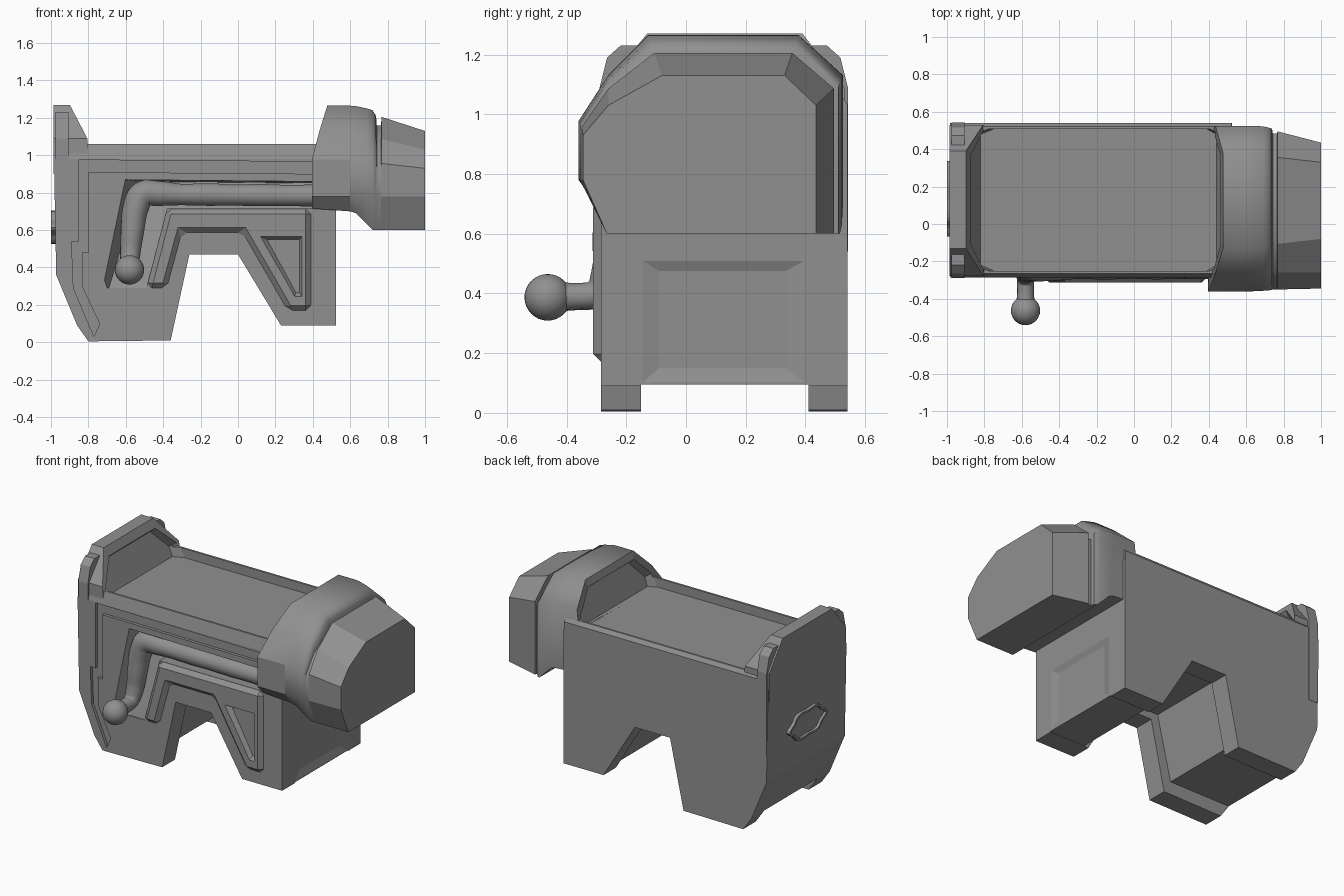
import bpy, bmesh
from math import cos, sin, pi

if "Cube" in bpy.data.objects:
    bpy.data.objects.remove(bpy.data.objects["Cube"])


def loft(name, sections):
    """Skin a solid through equal-length rings of 3D points."""
    bm = bmesh.new()
    rings = [[bm.verts.new(p) for p in s] for s in sections]
    n = len(rings[0])
    for a, b in zip(rings, rings[1:]):
        for i in range(n):
            j = (i + 1) % n
            bm.faces.new((a[i], a[j], b[j], b[i]))
    bm.faces.new(rings[0][::-1])
    bm.faces.new(rings[-1])
    bmesh.ops.recalc_face_normals(bm, faces=bm.faces)
    me = bpy.data.meshes.new(name)
    bm.to_mesh(me)
    bm.free()
    ob = bpy.data.objects.new(name, me)
    bpy.context.collection.objects.link(ob)
    return ob


def side_prism(name, xz, y0, y1):
    return loft(name, [[(x, y, z) for x, z in xz] for y in (y0, y1)])


def activate(ob):
    bpy.ops.object.select_all(action='DESELECT')
    ob.select_set(True)
    bpy.context.view_layer.objects.active = ob


def boolean(ob, other, op='DIFFERENCE'):
    m = ob.modifiers.new("boolean", 'BOOLEAN')
    m.operation, m.solver, m.object = op, 'EXACT', other
    activate(ob)
    bpy.ops.object.modifier_apply(modifier=m.name)


def discard(*obs):
    for o in obs:
        bpy.data.objects.remove(o, do_unlink=True)


# Body: side profile with arch
body = side_prism("body", [
    (-0.80, 0.005), (-0.36, 0.01), (-0.26, 0.47), (0, 0.47), (0.23, 0.09), (0.525, 0.09),
    (0.525, 0.98), (-0.984, 0.98), (-0.972, 0.36), (-0.86, 0.09)], -0.285, 0.54)

# Top deck with chamfered long edges
deck_yz = [(-0.2, 0.9), (-0.285, 0.98), (-0.264, 1.06), (0.522, 1.06), (0.54, 1.035), (0.54, 0.98), (0.46, 0.9)]
deck = loft("top_deck", [[(x, y, z) for y, z in deck_yz] for x in (-0.92, 0.52)])

# Upright end plate, sloping on its inner side
plate_yz = [(-0.277, 0.90), (-0.277, 1.09), (-0.13, 1.27), (0.39, 1.27), (0.53, 1.09), (0.53, 0.90)]
plate = loft("end_plate", [
    [(-0.987, y, z) for y, z in plate_yz],
    [(-0.79 - max(0, z - 1.06) * 0.52, y, z) for y, z in plate_yz]])
for o in (deck, plate):
    boolean(body, o, 'UNION')
discard(deck, plate)

# Gap between the side panels underneath
under = side_prism("under_cutter", [
    (-1.1, -0.1), (-1.1, 0.095), (-0.41, 0.095), (-0.31, 0.52), (0.03, 0.52),
    (0.26, 0.095), (0.6, 0.095), (0.6, -0.1)], -0.15, 0.41)

# Handle recess with sloping floor
front = [(-0.61, 0.87), (0.44, 0.86), (0.44, 0.715), (-0.38, 0.715), (-0.49, 0.29), (-0.73, 0.29)]
back = [(-0.52, 0.86), (0.44, 0.85), (0.44, 0.715), (-0.38, 0.715), (-0.49, 0.29), (-0.69, 0.29)]
recess = loft("recess_cutter", [
    [(x, -0.30, z) for x, z in front],
    [(x, -0.28 + (z - 0.29) * 0.31, z) for x, z in back]])

# Bent groove along the panel edge
groove = side_prism("groove_cutter", [
    (0.45, 0.965), (-0.85, 0.975), (-0.85, 0.54), (-0.89, 0.54), (-0.88, 0.29), (-0.77, 0.03),
    (-0.74, 0.10), (-0.83, 0.29), (-0.835, 0.48), (-0.80, 0.48), (-0.80, 0.91), (0.45, 0.90)],
    -0.35, -0.265)

# Shallow sunken end panel
end = loft("end_cutter", [
    [(x, ya, za), (x, yb, za), (x, yb, zb), (x, ya, zb)] for x, ya, yb, za, zb in
    ((0.512, -0.09, 0.335, 0.15, 0.475), (0.526, -0.148, 0.40, 0.10, 0.512))])
for c in (under, recess, groove, end):
    boolean(body, c)
discard(under, recess, groove, end)

# Raised trim round the arch, with triangular recess
trim = side_prism("arch_trim", [
    (-0.49, 0.29), (-0.38, 0.29), (-0.30, 0.585), (0.025, 0.585), (0.265, 0.17),
    (0.39, 0.17), (0.39, 0.715), (-0.38, 0.715)], -0.312, -0.16)
m = trim.modifiers.new("bevel", 'BEVEL')
m.width, m.segments = 0.028, 1
activate(trim)
bpy.ops.object.modifier_apply(modifier="bevel")
tri = loft("tri_cutter", [[(x, y, z) for x, z in p] for y, p in (
    (-0.32, [(0.11, 0.57), (0.345, 0.57), (0.345, 0.24), (0.30, 0.24)]),
    (-0.285, [(0.155, 0.55), (0.33, 0.55), (0.33, 0.265), (0.31, 0.265)]))])
boolean(trim, tri)
discard(tri)

# Corner strips on the end plate, nearly flush with the body
for name, yo, s in (("front_corner_strip", -0.289, 1), ("back_corner_strip", 0.542, -1)):
    yz = [(0, 0.54), (0, 1.09), (0.025, 1.19), (0.07, 1.23), (0.13, 1.23), (0.13, 0.54)]
    loft(name, [[(x, yo + s * y, z) for y, z in yz] for x in (-0.975, -0.905)])


# Head: faceted cross-sections along x
def head_section(x, zb, zt, yl, yr, tilt=0):
    d = zt - 1.13
    z2 = 0.93 + 0.35 * d
    z3 = 1.03 + 0.75 * d
    yz = [(-0.265 - 0.3 * (zb - 0.6), zb), (yl, 0.78), (yl, z2), (-0.26, z3), (-0.08 - 0.35 * d, zt),
          (0.33 + 0.35 * d, zt), (yr, z3), (yr, zb)]
    return [(x + tilt * max(0, z - 1.0), y, z) for y, z in yz]


head = loft("head", [head_section(*p) for p in (
    (0.395, 0.715, 1.265, -0.36, 0.525, 0.31), (0.60, 0.70, 1.265, -0.36, 0.525),
    (0.63, 0.69, 1.263, -0.36, 0.525), (0.69, 0.63, 1.25, -0.357, 0.522),
    (0.72, 0.60, 1.24, -0.355, 0.515), (0.738, 0.60, 1.21, -0.352, 0.51),
    (0.742, 0.60, 1.16, -0.35, 0.485), (0.764, 0.60, 1.16, -0.35, 0.485),
    (0.768, 0.60, 1.205, -0.35, 0.495), (1.0, 0.60, 1.13, -0.345, 0.435))])

# Tray and the niches at both of its ends
FLOOR = 1.0
small = [(-0.22, FLOOR), (-0.22, 1.06), (-0.10, 1.19), (0.36, 1.19), (0.48, 1.06), (0.48, FLOOR)]
large = [(-0.25, FLOOR), (-0.25, 1.09), (-0.115, 1.225), (0.375, 1.225), (0.508, 1.09), (0.508, FLOOR)]
tray = loft("tray_cutter", [
    [(x + t * (z - FLOOR), y, z) for y, z in yz] for x, t, yz in
    ((-0.82, -0.42, small), (-0.75, -0.5, large), (0.39, 0.28, large), (0.44, 0.29, small))])
for o in (body, head):
    boolean(o, tray)
discard(tray)
activate(head)
bpy.ops.object.shade_smooth_by_angle(angle=0.85)
for f in head.data.polygons:
    if f.center.x > 0.765 or f.center.x < 0.5:
        f.use_smooth = False

# Bent lever
path = [(0.45, -0.235, 0.785, .060), (0.25, -0.235, 0.785, .058), (0.12, -0.235, 0.787, .061),
        (-0.02, -0.235, 0.787, .057), (-0.15, -0.235, 0.79, .062), (-0.30, -0.235, 0.79, .058),
        (-0.42, -0.235, 0.795, .068), (-0.51, -0.235, 0.79, .073), (-0.545, -0.238, 0.725, .071),
        (-0.565, -0.25, 0.59, .063), (-0.577, -0.265, 0.46, .054), (-0.58, -0.30, 0.40, .047),
        (-0.58, -0.36, 0.39, .045), (-0.58, -0.44, 0.39, .050)]
cu = bpy.data.curves.new("lever", 'CURVE')
cu.dimensions, cu.bevel_depth, cu.bevel_resolution = '3D', 1.0, 5
cu.use_fill_caps, cu.resolution_u = True, 5
sp = cu.splines.new('BEZIER')
sp.bezier_points.add(len(path) - 1)
for p, (x, y, z, r) in zip(sp.bezier_points, path):
    p.co, p.radius = (x, y, z), r
    p.handle_left_type = p.handle_right_type = 'AUTO'
lever = bpy.data.objects.new("lever", cu)
bpy.context.collection.objects.link(lever)
activate(lever)
bpy.ops.object.convert(target='MESH')
bpy.ops.object.shade_smooth_by_angle(angle=0.7)

# Ball knob
bpy.ops.mesh.primitive_uv_sphere_add(segments=28, ring_count=16, radius=0.078, location=(-0.58, -0.463, 0.387))
bpy.context.object.name = "lever_knob"
bpy.ops.object.shade_smooth()


# Lobed ring on the end face
def lobed(a, b, x):
    pts = []
    for i in range(48):
        t = 2 * pi * i / 48
        k = 1 + 0.08 * cos(6 * t)
        pts.append((x, 0.135 + a * k * cos(t), 0.615 + b * k * sin(t)))
    return pts


ring = loft("end_ring", [lobed(0.187, 0.092, -0.965), lobed(0.187, 0.092, -1.0)])
hole = loft("ring_cutter", [lobed(0.17, 0.078, -0.982), lobed(0.17, 0.078, -1.05)])
boolean(ring, hole)
discard(hole)

# Dark grey finish on every part
grey = bpy.data.materials.new("dark_grey")
grey.diffuse_color = (0.28, 0.28, 0.28, 1)
grey.use_nodes = True
grey.node_tree.nodes["Principled BSDF"].inputs["Base Color"].default_value = grey.diffuse_color
for o in bpy.context.scene.objects:
    o.data.materials.clear()
    o.data.materials.append(grey)
